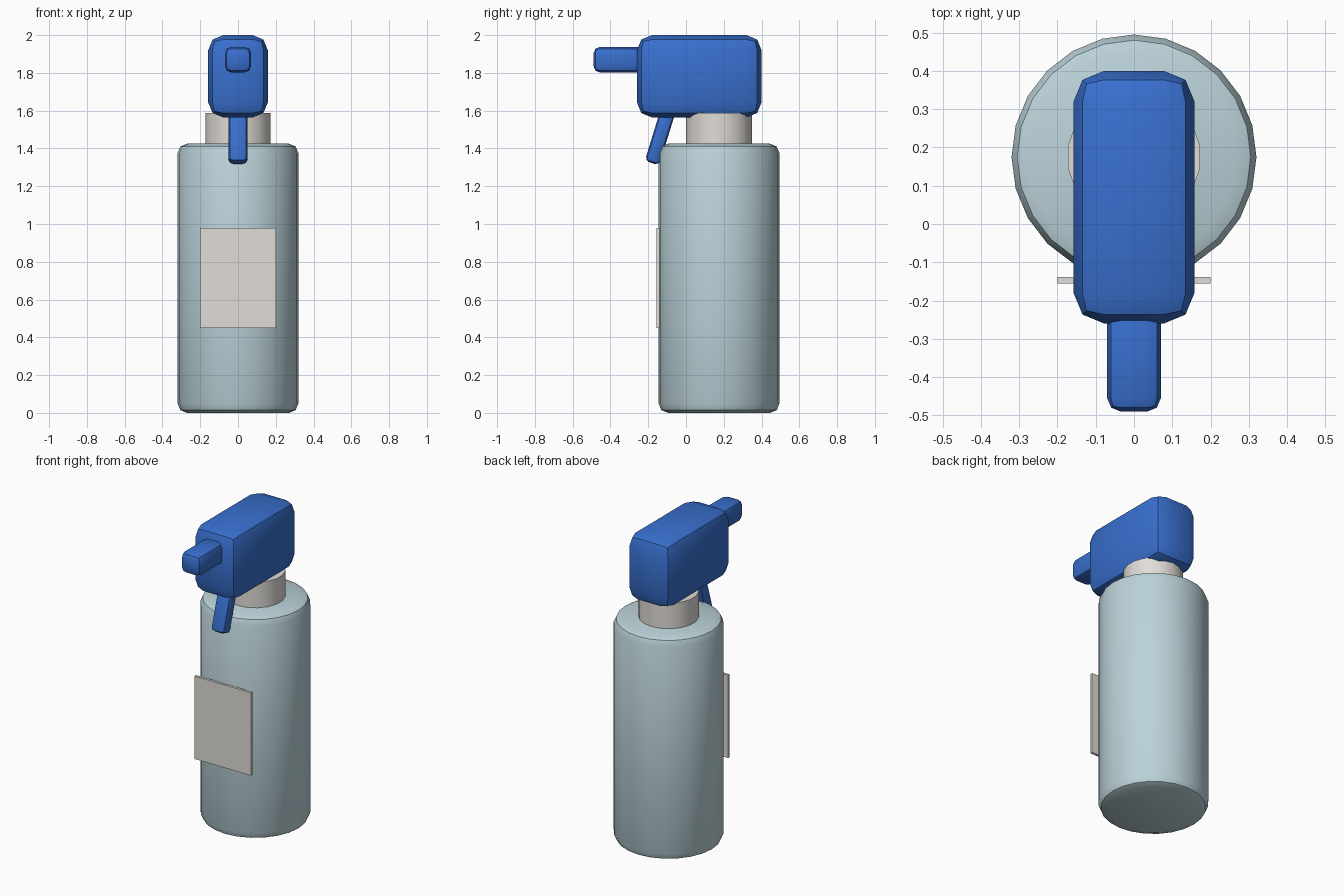
import bpy
import math

cube = bpy.data.objects.get("Cube")
if cube:
    bpy.data.objects.remove(cube, do_unlink=True)


def material(name, rgb):
    mat = bpy.data.materials.new(name)
    mat.use_nodes = True
    mat.diffuse_color = (*rgb, 1)
    mat.node_tree.nodes["Principled BSDF"].inputs["Base Color"].default_value = (*rgb, 1)
    return mat


pale_blue = material("pale_blue_plastic", (0.50, 0.65, 0.70))
blue = material("blue_plastic", (0.04, 0.16, 0.62))
off_white = material("off_white_plastic", (0.75, 0.72, 0.68))


def finish(name, mat, bevel):
    """Name and colour the active part, round its edges and smooth it."""
    obj = bpy.context.object
    obj.name = obj.data.name = name
    obj.data.materials.append(mat)
    if bevel:
        mod = obj.modifiers.new("rounded_edges", "BEVEL")
        mod.width = bevel
        mod.segments = 2
        mod.limit_method = "ANGLE"
        bpy.ops.object.modifier_apply(modifier=mod.name)
    bpy.ops.object.shade_smooth_by_angle(angle=math.radians(30))
    return obj


def box(name, mat, centre, size, bevel=0, tilt=0):
    bpy.ops.mesh.primitive_cube_add(size=1, location=centre)
    bpy.context.object.scale = size
    bpy.ops.object.transform_apply(location=False, rotation=False, scale=True)
    obj = finish(name, mat, bevel)
    obj.rotation_euler.x = math.radians(tilt)
    return obj


def cylinder(name, mat, radius, bottom, top, sides, bevel=0):
    bpy.ops.mesh.primitive_cylinder_add(
        vertices=sides, radius=radius, depth=top - bottom,
        location=(0, 0.175, (bottom + top) / 2))
    return finish(name, mat, bevel)


# Bottle and neck share one axis, set back from the nozzle
cylinder("bottle", pale_blue, 0.32, 0, 1.425, 24, bevel=0.05)
cylinder("neck_collar", off_white, 0.175, 1.41, 1.588, 18)

# Spray head, nozzle and leaning trigger
box("spray_head", blue, (0, 0.07, 1.782), (0.316, 0.66, 0.436), bevel=0.08)
box("nozzle", blue, (0, -0.345, 1.87), (0.14, 0.29, 0.136), bevel=0.035)
box("trigger", blue, (0, -0.13, 1.485), (0.10, 0.08, 0.34), bevel=0.025, tilt=-17)

# Flat label plate on the front
box("label", off_white, (0, -0.147, 0.715), (0.40, 0.016, 0.53))
